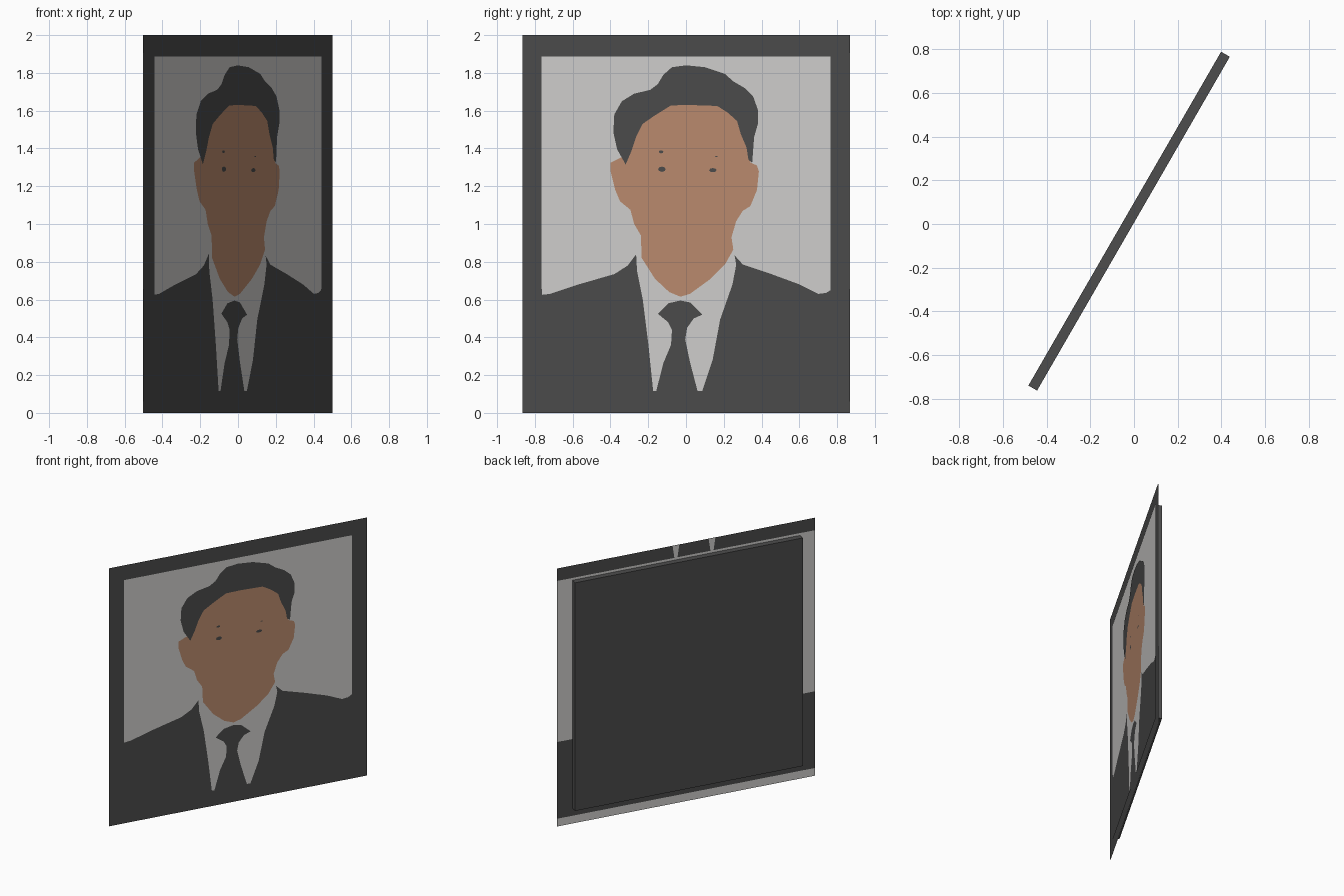
import bpy, bmesh, math
from mathutils import Matrix

C = math.cos(math.radians(30))          # panel is turned 60 degrees; outlines are read in side view


def material(name, r, g, b):
    def lin(c):
        c /= 255
        return c / 12.92 if c <= 0.04045 else ((c + 0.055) / 1.055) ** 2.4
    m = bpy.data.materials.new(name)
    m.diffuse_color = (lin(r), lin(g), lin(b), 1)
    return m


DARK = material("charcoal", 77, 77, 77)
LIGHT = material("pale_grey", 212, 211, 209)
SKIN = material("skin", 191, 142, 112)

# panel space: x along the panel, y up, z out of the front
PANEL = Matrix(((0.5, 0, C, 0), (C, 0, -0.5, 0), (0, 1, 0, 0), (0, 0, 0, 1)))


def plate(name, polys, mat, depth, back=False):
    """Flat faces in panel space; back plates face the other way."""
    bm = bmesh.new()
    for pts in polys:
        f = bm.faces.new([bm.verts.new((u, z, depth)) for u, z in pts])
        f.normal_update()
        if (f.normal.z > 0) == back:
            f.normal_flip()
    finish(name, bm, [mat])


def finish(name, bm, mats):
    bm.transform(PANEL)
    me = bpy.data.meshes.new(name)
    bm.to_mesh(me)
    bm.free()
    for m in mats:
        me.materials.append(m)
    bpy.context.collection.objects.link(bpy.data.objects.new(name, me))


def rect(u0, u1, z0, z1):
    return [(u0, z0), (u1, z0), (u1, z1), (u0, z1)]


def outline(*pts):
    return [(y / C, z) for y, z in pts]


def oval(y, z, w, h, n=8):
    return outline(*[(y + w / 2 * math.cos(i * math.tau / n), z + h / 2 * math.sin(i * math.tau / n))
                     for i in range(n)])


IN, LO, HI = 0.883, 0.117, 1.887        # frame opening

# frame border, front side
plate("frame_front", [rect(-1, 1, 0, LO), rect(-1, 1, HI, 2),
                      rect(-1, -IN, LO, HI), rect(IN, 1, LO, HI)], DARK, 0)

# frame border, back side, with bands of dark and pale
B = -0.003
sides = [(-1, -IN), (IN, 1)]
plate("frame_back_dark", [rect(-1, 1, 1.905, 2), rect(-IN, IN, 0.06, LO)]
      + [rect(a, b, 0.06, 0.655) for a, b in sides], DARK, B, True)
plate("frame_back_pale", [rect(-1, 1, 0, 0.06), rect(-IN, IN, HI, 1.905)]
      + [rect(a, b, 0.655, 1.905) for a, b in sides], LIGHT, B, True)
plate("frame_back_tips", [[(c - 0.026, 2), (c + 0.026, 2), (c + 0.012, 1.905), (c - 0.012, 1.905)]
                          for c in (0.08, -0.2)], LIGHT, B - 0.001, True)

# backing box, its front face is the pale backdrop
bm = bmesh.new()
bmesh.ops.create_cube(bm, size=1)
for v in bm.verts:
    v.co = (v.co.x * 2 * IN, (LO + HI) / 2 + v.co.y * (HI - LO), -0.026 + v.co.z * 0.046)
bm.normal_update()
for f in bm.faces:
    f.material_index = 1 if f.normal.z > 0.5 else 0
finish("backing_box", bm, [DARK, LIGHT])

# portrait layers, from the rear to the front
plate("jacket", [outline(
    (-.765, .117), (.765, .117), (.765, .65), (.74, .635), (.70, .63), (.6, .68), (.45, .735),
    (.3, .785), (.255, .835), (-.265, .84), (-.31, .78), (-.38, .735), (-.57, .68),
    (-.72, .63), (-.765, .625))], DARK, -0.0025)

plate("shirt", [outline(
    (-.265, .84), (-.26, .75), (-.23, .6), (-.2, .36), (-.175, .117), (.085, .117), (.14, .28),
    (.18, .495), (.245, .68), (.265, .785), (.255, .84))], LIGHT, -0.002)

plate("tie", [outline(
    (-.03, .595), (.02, .585), (.085, .52), (.04, .5), (.005, .45), (-.005, .39), (.02, .27),
    (.06, .117), (-.158, .117), (-.12, .265), (-.08, .36), (-.075, .44), (-.095, .48),
    (-.15, .525), (-.095, .58))], DARK, -0.0015)

plate("face", [outline(
    (-.33, 1.36), (-.37, 1.34), (-.4, 1.325), (-.4, 1.28), (-.375, 1.18), (-.35, 1.12),
    (-.295, 1.075), (-.275, 1.0), (-.24, .94), (-.235, .82), (-.165, .71), (-.09, .64),
    (-.03, .615), (.02, .63), (.13, .71), (.205, .785), (.25, .865), (.24, .93), (.265, 1.015),
    (.3, 1.07), (.34, 1.095), (.375, 1.18), (.385, 1.28), (.375, 1.31), (.34, 1.325),
    (.33, 1.48), (.27, 1.62), (-.1, 1.66), (-.28, 1.55))], SKIN, -0.0015)

plate("hair", [outline(
    (-.32, 1.315), (-.365, 1.395), (-.385, 1.485), (-.38, 1.58), (-.34, 1.65), (-.275, 1.69),
    (-.19, 1.71), (-.15, 1.74), (-.12, 1.79), (-.075, 1.83), (0, 1.84), (.1, 1.83),
    (.205, 1.795), (.25, 1.755), (.31, 1.72), (.355, 1.675), (.38, 1.605), (.38, 1.53),
    (.36, 1.46), (.35, 1.325), (.33, 1.34), (.32, 1.405), (.29, 1.475), (.27, 1.545),
    (.22, 1.59), (.165, 1.625), (.02, 1.63), (-.08, 1.628), (-.165, 1.575), (-.23, 1.53),
    (-.265, 1.46), (-.29, 1.385))], DARK, -0.001)

# eyes and brow marks
plate("eyes", [oval(-.128, 1.29, .04, .028), oval(.142, 1.285, .04, .022)], DARK, -0.0007)
plate("brows", [oval(-.132, 1.382, .025, .016), oval(.16, 1.358, .015, .006)], DARK, -0.0007)
